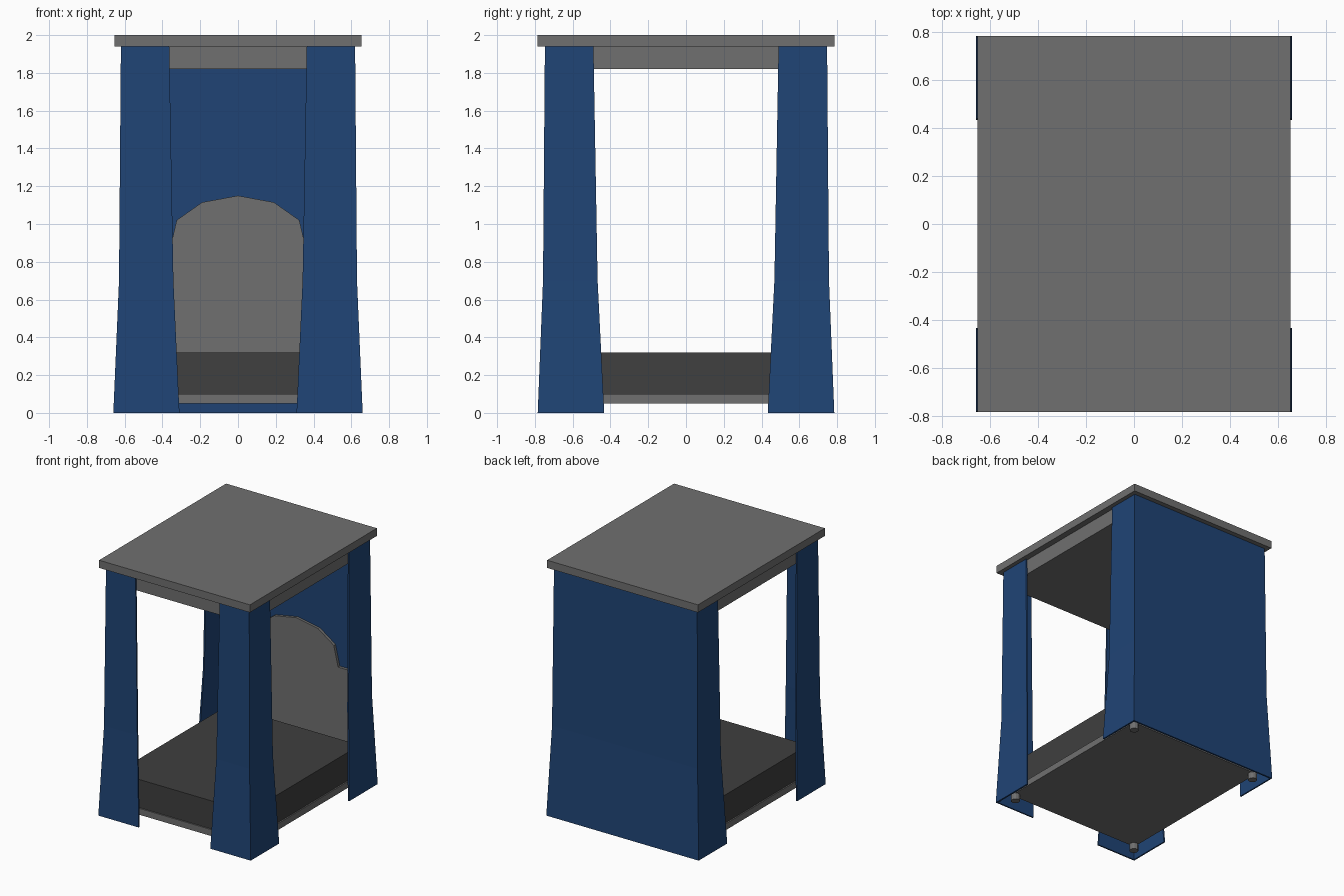
import bpy, bmesh

if "Cube" in bpy.data.objects:
    bpy.data.objects.remove(bpy.data.objects["Cube"])


def material(name, rgb):
    m = bpy.data.materials.new(name)
    m.diffuse_color = (*rgb, 1)
    m.use_nodes = True
    m.node_tree.nodes["Principled BSDF"].inputs["Base Color"].default_value = m.diffuse_color
    return m


BLUE = material("blue", (0.014, 0.058, 0.18))
GREY = material("grey", (0.16, 0.16, 0.16))
DARK = material("dark_grey", (0.05, 0.05, 0.05))


def finish(name, bm, mat):
    me = bpy.data.meshes.new(name)
    bm.to_mesh(me)
    bm.free()
    me.materials.append(mat)
    ob = bpy.data.objects.new(name, me)
    bpy.context.collection.objects.link(ob)
    return ob


def box(name, hx, hy, z0, z1, mat):
    bm = bmesh.new()
    bmesh.ops.create_cube(bm, size=1)
    for v in bm.verts:
        v.co = (v.co.x * 2 * hx, v.co.y * 2 * hy, z0 + (v.co.z + 0.5) * (z1 - z0))
    return finish(name, bm, mat)


# Flared plan at three heights: z, outer x, inner x, outer y, inner y
LEVELS = [(0, 0.66, 0.31, 0.785, 0.433),
          (0.7, 0.63, 0.342, 0.757, 0.468),
          (1.94, 0.62, 0.364, 0.747, 0.49)]


def sheet(name, plan):
    """Loft a folded thin panel through the levels."""
    bm = bmesh.new()
    rows = [[bm.verts.new((x, y, l[0])) for x, y in plan(*l[1:])] for l in LEVELS]
    for lo, hi in zip(rows, rows[1:]):
        for i in range(len(lo) - 1):
            bm.faces.new((lo[i], lo[i + 1], hi[i + 1], hi[i]))
    ob = finish(name, bm, BLUE)
    s = ob.modifiers.new("thickness", "SOLIDIFY")
    s.thickness, s.offset, s.use_even_offset = 0.012, -1, True
    return ob


# Front corner posts, mirrored left to right
posts = sheet("front_posts", lambda ox, ix, oy, iy: [(ix, -oy), (ox, -oy), (ox, -iy)])
posts.modifiers.new("mirror", "MIRROR")

# Back panel folded round both back corners
sheet("back_panel", lambda ox, ix, oy, iy: [(ox, iy), (ox, oy), (-ox, oy), (-ox, iy)])

# Roof, box under it, base and cushion
box("roof", 0.653, 0.785, 1.94, 2.0, GREY)
box("roof_box", 0.605, 0.73, 1.82, 1.94, GREY)
box("base", 0.585, 0.695, 0.05, 0.10, GREY)
box("cushion", 0.575, 0.685, 0.10, 0.32, DARK)

# Arched backboard with shoulders
half = [(0.6, 0.1), (0.6, 0.86), (0.362, 0.86), (0.325, 1.02), (0.19, 1.115)]
outline = half + [(0, 1.15)] + [(-x, z) for x, z in reversed(half)]
bm = bmesh.new()
face = bm.faces.new([bm.verts.new((x, 0.72, z)) for x, z in outline])
ext = bmesh.ops.extrude_face_region(bm, geom=[face])
for v in ext["geom"]:
    if isinstance(v, bmesh.types.BMVert):
        v.co.y += 0.022
bmesh.ops.recalc_face_normals(bm, faces=bm.faces)
finish("backboard", bm, GREY)

# Round feet
for sx, side in ((-1, "left"), (1, "right")):
    for sy, end in ((-1, "front"), (1, "back")):
        bm = bmesh.new()
        bmesh.ops.create_cone(bm, cap_ends=True, segments=12, radius1=0.033,
                              radius2=0.033, depth=0.05)
        bmesh.ops.translate(bm, verts=bm.verts, vec=(sx * 0.565, sy * 0.675, 0.025))
        finish(f"{end}_{side}_foot", bm, GREY)
